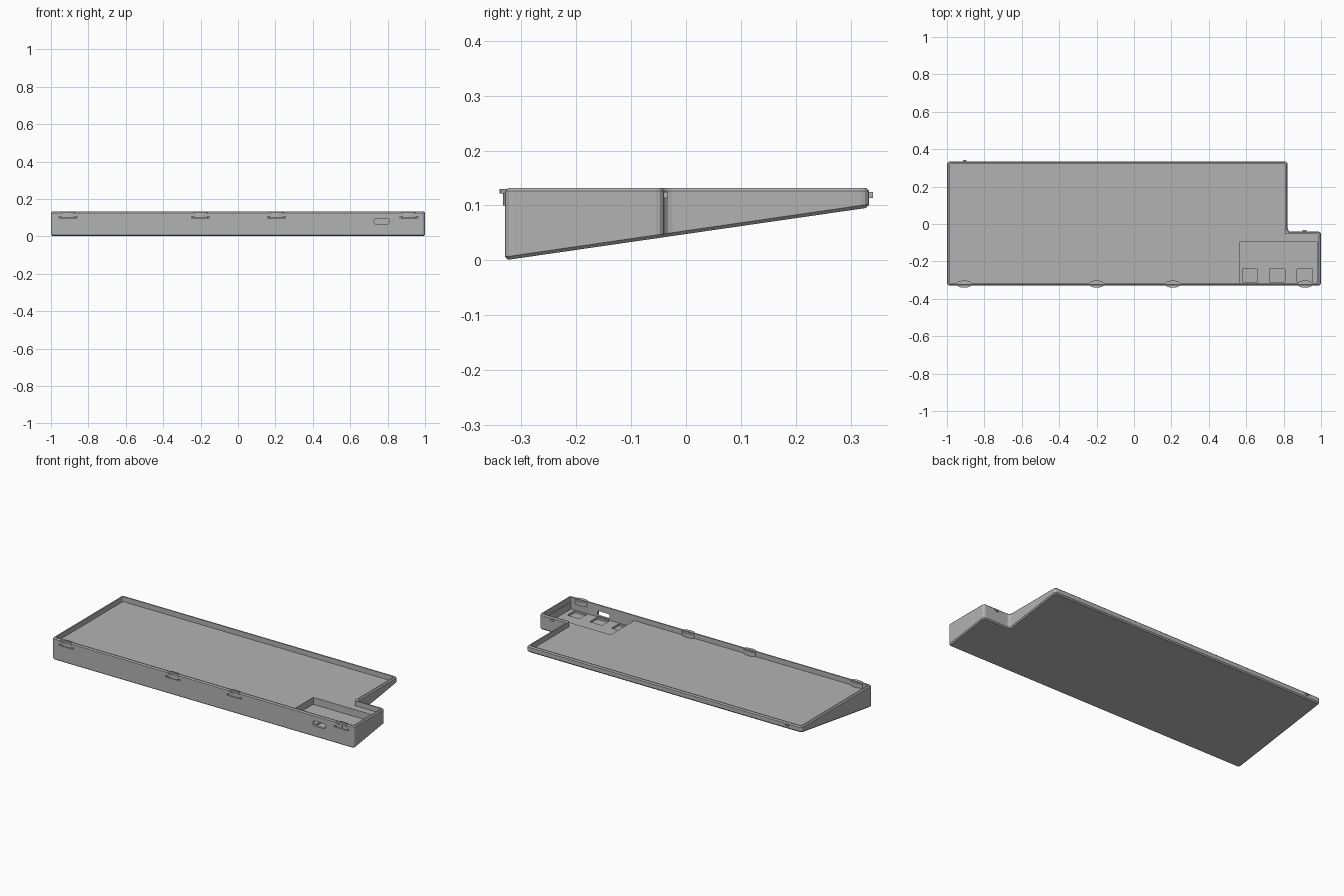
import bpy, bmesh

if "Cube" in bpy.data.objects:
    bpy.data.objects.remove(bpy.data.objects["Cube"], do_unlink=True)

grey = bpy.data.materials.new("case grey")
grey.use_nodes = True
colour = (0.45, 0.45, 0.45, 1)
grey.diffuse_color = colour
grey.node_tree.nodes["Principled BSDF"].inputs["Base Color"].default_value = colour

FRONT, BACK, NOTCH, STEP, TOP, WALL = -0.33, 0.334, -0.04, 0.822, 0.132, 0.014
FLOOR = 0.102


def finish(bm, name):
    bmesh.ops.recalc_face_normals(bm, faces=bm.faces)
    mesh = bpy.data.meshes.new(name)
    bm.to_mesh(mesh)
    bm.free()
    mesh.materials.append(grey)
    obj = bpy.data.objects.new(name, mesh)
    bpy.context.collection.objects.link(obj)
    return obj


def prism(name, outline, bottom, top, radius=0, chamfer=0):
    """Upright prism; bottom is a height rule, radius rounds the uprights."""
    bm = bmesh.new()
    low = [bm.verts.new((x, y, bottom(y))) for x, y in outline]
    high = [bm.verts.new((x, y, top)) for x, y in outline]
    bm.faces.new(low[::-1])
    bm.faces.new(high)
    for i in range(len(low)):
        j = (i + 1) % len(low)
        bm.faces.new((low[i], low[j], high[j], high[i]))
    bmesh.ops.recalc_face_normals(bm, faces=bm.faces)
    if radius:
        uprights = [e for e in bm.edges if abs(e.verts[0].co.z - e.verts[1].co.z) > 0.02
                    and (e.verts[0].co.xy - e.verts[1].co.xy).length < 0.001]
        bmesh.ops.bevel(bm, geom=uprights, offset=radius, segments=3, profile=0.5, affect='EDGES')
    if chamfer:
        rims = [e for e in bm.edges if any(abs(f.normal.z) > 0.9 for f in e.link_faces)]
        bmesh.ops.bevel(bm, geom=rims, offset=chamfer, segments=1, affect='EDGES')
    return finish(bm, name)


def box(name, x0, x1, y0, y1, z0, z1, radius=0):
    return prism(name, [(x0, y0), (x1, y0), (x1, y1), (x0, y1)], lambda y: z0, z1, radius)


def ellipse(name, x, y, rx, ry, z0, z1):
    bm = bmesh.new()
    bmesh.ops.create_cone(bm, cap_ends=True, segments=24, radius1=1, radius2=1, depth=1)
    for v in bm.verts:
        v.co = (x + v.co.x * rx, y + v.co.y * ry, z0 + (v.co.z + 0.5) * (z1 - z0))
    return finish(bm, name)


def cut(target, cutter):
    mod = target.modifiers.new("cut", 'BOOLEAN')
    mod.operation = 'DIFFERENCE'
    mod.solver = 'EXACT'
    mod.object = cutter
    bpy.context.view_layer.objects.active = target
    bpy.ops.object.modifier_apply(modifier=mod.name)
    bpy.data.objects.remove(cutter, do_unlink=True)


def plan(inset):
    return [(-1 + inset, FRONT + inset), (1 - inset, FRONT + inset),
            (1 - inset, NOTCH - inset), (STEP - inset, NOTCH - inset),
            (STEP - inset, BACK - inset), (-1 + inset, BACK - inset)]


# Wedge-shaped case with a stepped plan
case = prism("case", plan(0), lambda y: 0.096 * (y - FRONT) / (BACK - FRONT), TOP, 0.015, 0.006)

# Shallow tray, deeper electronics pocket and its three small recesses
cut(case, prism("tray_cutter", plan(WALL), lambda y: FLOOR, 0.2, 0.008))
cut(case, box("pocket_cutter", 0.565, 0.982, FRONT + WALL, -0.095, 0.06, 0.2))
for x in (0.62, 0.765, 0.913):
    cut(case, box("recess_cutter", x - 0.041, x + 0.041, -0.31, -0.24, 0.048, 0.1))

# Cable opening through the front wall
port = box("port_cutter", 0.728, 0.808, -0.4, -0.3, 0.066, 0.096)
bevel = port.modifiers.new("round", 'BEVEL')
bevel.width = 0.01
bevel.segments = 3
cut(case, port)

# Front snap clips: slot in the wall, outer lip and stem, inner backing
for i, x in enumerate((-0.908, -0.2, 0.207, 0.915)):
    cut(case, box("slot_cutter", x - 0.048, x + 0.048, -0.4, FRONT + 0.012, 0.096, 0.105))
    ellipse(f"clip_lip_{i}", x, FRONT + 0.002, 0.037, 0.012, 0.122, 0.13)
    box(f"clip_stem_{i}", x - 0.009, x + 0.009, FRONT - 0.004, FRONT + 0.01, 0.104, 0.124)
    ellipse(f"clip_backing_{i}", x, FRONT + 0.012, 0.04, 0.016, FLOOR - 0.002, 0.128)

# Small locating nubs on the rear walls
for name, x, y in (("rear_nub", -0.905, BACK), ("side_nub", 0.912, NOTCH)):
    box(name, x - 0.01, x + 0.01, y - 0.006, y + 0.007, 0.113, 0.124)
